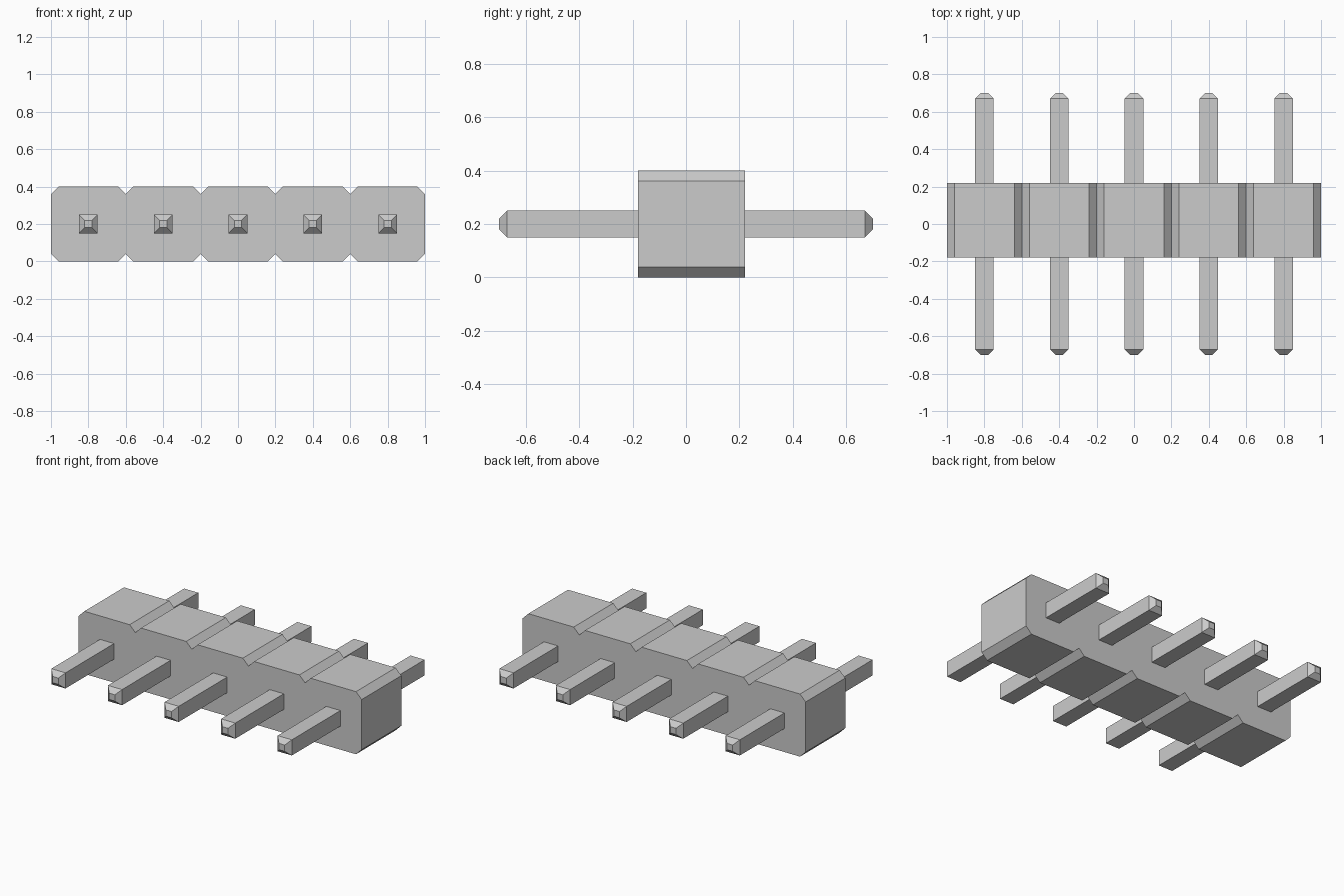
import bpy, bmesh

if "Cube" in bpy.data.objects:
    bpy.data.objects.remove(bpy.data.objects["Cube"])

PITCH, COUNT, CHAMFER = 0.4, 5, 0.04
HEIGHT, Y_FRONT, Y_BACK = 0.4, -0.18, 0.22
centres = [(i - (COUNT - 1) / 2) * PITCH for i in range(COUNT)]


def finish(name, bm):
    bmesh.ops.remove_doubles(bm, verts=bm.verts, dist=1e-5)
    bmesh.ops.recalc_face_normals(bm, faces=bm.faces)
    mesh = bpy.data.meshes.new(name)
    bm.to_mesh(mesh)
    bm.free()
    obj = bpy.data.objects.new(name, mesh)
    bpy.context.collection.objects.link(obj)
    return obj


# Housing: notched outline extruded front to back
half = PITCH / 2
bottom = []
for c in centres:
    bottom += [(c - half, CHAMFER), (c - half + CHAMFER, 0),
               (c + half - CHAMFER, 0)]
bottom.append((centres[-1] + half, CHAMFER))
outline = bottom + [(x, HEIGHT - z) for x, z in reversed(bottom)]

bm = bmesh.new()
face = bm.faces.new([bm.verts.new((x, Y_FRONT, z)) for x, z in outline])
ext = bmesh.ops.extrude_face_region(bm, geom=[face], use_keep_orig=True)
moved = [v for v in ext["geom"] if isinstance(v, bmesh.types.BMVert)]
bmesh.ops.translate(bm, verts=moved, vec=(0, Y_BACK - Y_FRONT, 0))
finish("housing", bm)


# Pins: square bars running through the housing with tapered tips
def add_pin(index, x):
    bm = bmesh.new()
    rings = []
    for y, r in ((-0.7, 0.02), (-0.67, 0.05), (0.67, 0.05), (0.7, 0.02)):
        rings.append([bm.verts.new((sx * r, y, sz * r))
                      for sx, sz in ((-1, -1), (1, -1), (1, 1), (-1, 1))])
    for a, b in zip(rings, rings[1:]):
        for k in range(4):
            n = (k + 1) % 4
            bm.faces.new((a[k], a[n], b[n], b[k]))
    bm.faces.new(rings[0])
    bm.faces.new(rings[-1])
    finish(f"pin_{index}", bm).location = (x, 0, HEIGHT / 2)


for i, c in enumerate(centres):
    add_pin(i + 1, c)
